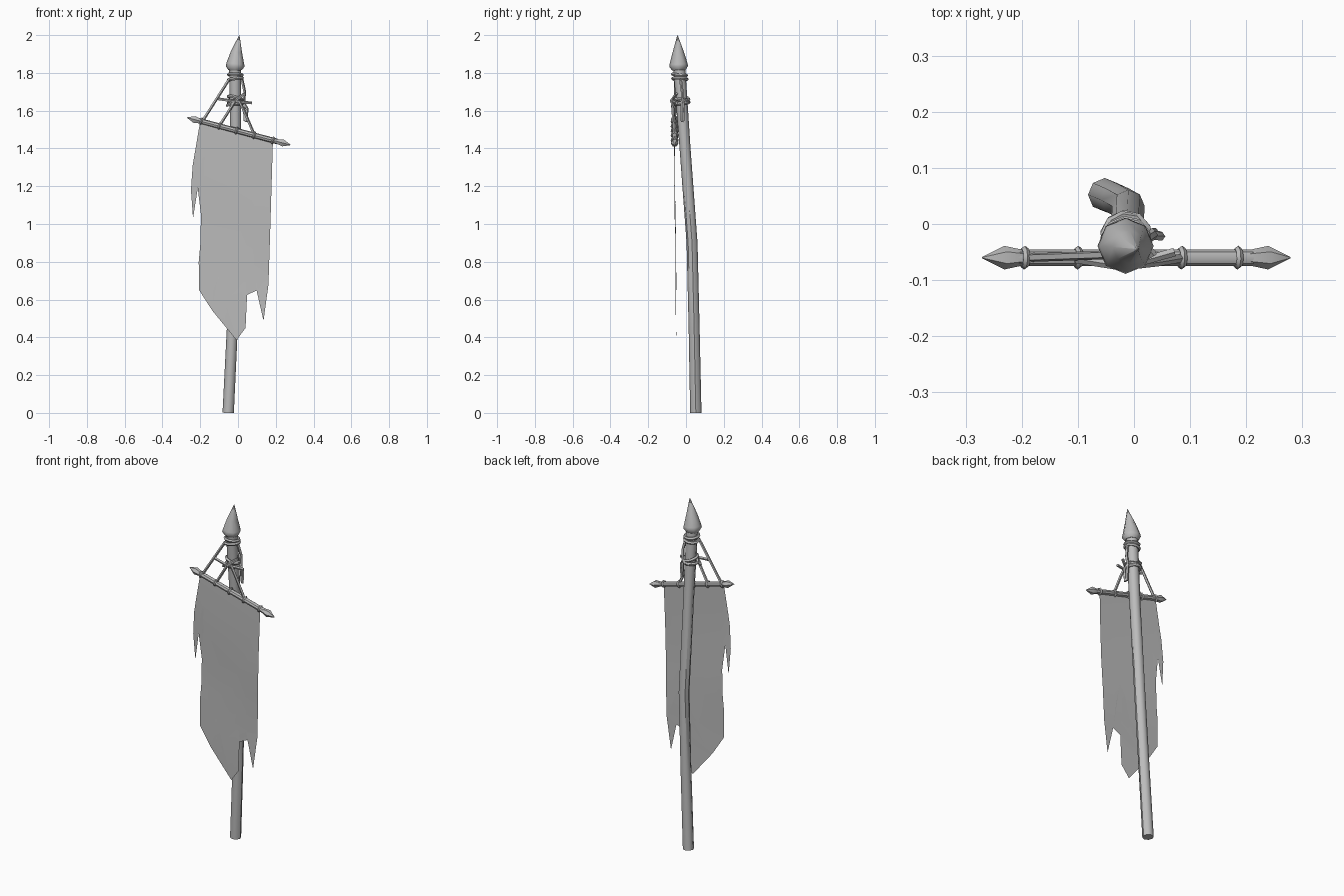
import bpy, bmesh, math
from mathutils import Vector

cube = bpy.data.objects.get("Cube")
if cube:
    bpy.data.objects.remove(cube, do_unlink=True)

grey = bpy.data.materials.new("plain grey")
grey.use_nodes = True
colour = (0.5, 0.5, 0.5, 1)
grey.diffuse_color = colour
grey.node_tree.nodes["Principled BSDF"].inputs["Base Color"].default_value = colour


def finish(name, bm, angle=45):
    mesh = bpy.data.meshes.new(name)
    bm.to_mesh(mesh)
    bm.free()
    mesh.materials.append(grey)
    ob = bpy.data.objects.new(name, mesh)
    bpy.context.collection.objects.link(ob)
    bpy.ops.object.select_all(action='DESELECT')
    ob.select_set(True)
    bpy.context.view_layer.objects.active = ob
    bpy.ops.object.shade_smooth_by_angle(angle=math.radians(angle))
    return ob


def tube(name, points, radii, sides=6, closed=False, ref=(0, 0, 1)):
    """Sweep a polygon along a path with a radius per point."""
    pts = [Vector(p) for p in points]
    n = len(pts)
    if not isinstance(radii, (list, tuple)):
        radii = [radii] * n
    bm = bmesh.new()
    rings = []
    for i, p in enumerate(pts):
        a = pts[i - 1] if closed or i else p
        b = pts[(i + 1) % n] if closed or i < n - 1 else p
        t = (b - a).normalized()
        u = t.cross(Vector(ref)).normalized()
        v = u.cross(t)
        ring = []
        for k in range(sides):
            w = math.tau * k / sides
            ring.append(bm.verts.new(p + (u * math.cos(w) + v * math.sin(w)) * radii[i]))
        rings.append(ring)
    for i in range(n if closed else n - 1):
        r, s = rings[i], rings[(i + 1) % n]
        for k in range(sides):
            m = (k + 1) % sides
            bm.faces.new((r[k], r[m], s[m], s[k]))
    if not closed:
        bm.faces.new(rings[0])
        bm.faces.new(rings[-1])
    bmesh.ops.recalc_face_normals(bm, faces=bm.faces)
    return finish(name, bm)


def loop(name, centre, axis, radius, thick, steps=10, sides=5):
    """A rope loop around an axis."""
    axis = Vector(axis).normalized()
    u = axis.cross(Vector((0.2, 1, 0.1))).normalized()
    v = axis.cross(u)
    ring = [Vector(centre) + (u * math.cos(w) + v * math.sin(w)) * radius
            for w in (math.tau * i / steps for i in range(steps))]
    return tube(name, ring, thick, sides, True, axis)


# Bent pole
tube("pole", [(-0.052, 0.052, 0), (-0.03, 0.043, 0.45), (-0.01, 0.032, 0.9),
              (-0.012, -0.005, 1.4), (-0.015, -0.036, 1.83)],
     [0.03, 0.029, 0.029, 0.029, 0.032], 8, ref=(0, 1, 0))

# Spearhead with a narrow collar
tube("spearhead", [(-0.015, -0.038, 1.815), (-0.015, -0.039, 1.835), (-0.014, -0.039, 1.85),
                   (-0.008, -0.041, 1.91), (0.007, -0.045, 2.0)],
     [0.036, 0.05, 0.047, 0.03, 0.001], 8, ref=(0, 1, 0))

# Rope wraps around the pole
for i, (z, tx, ty, r) in enumerate([(1.79, 0.05, 0.1, 0.037), (1.768, -0.12, 0.05, 0.038),
                                    (1.665, 0.3, 0.15, 0.039), (1.65, -0.25, 0.1, 0.039),
                                    (1.64, 0.05, -0.1, 0.038)]):
    loop("pole_rope_%d" % i, (-0.014, -0.034 + (1.79 - z) * 0.08, z), (tx, ty, 1), r, 0.009)


# Slanted crossbar with pointed ends
def on_bar(x):
    return Vector((x, -0.06, 1.492 - 0.265 * x))


tube("crossbar", [on_bar(-0.21), on_bar(0.21)], 0.0145, 8)
for side, end in (("right", -1), ("left", 1)):
    tube(side + "_finial", [on_bar(end * x + 0.004) for x in (0.195, 0.235, 0.275)],
         [0.0125, 0.021, 0.001], 6)
for i, x in enumerate((-0.195, -0.1, -0.008, 0.085, 0.185)):
    loop("bar_ring_%d" % i, on_bar(x), (1, 0, -0.265), 0.015, 0.0065, 8)

# Ropes holding the crossbar
ropes = [
    [(-0.045, -0.055, 1.77), on_bar(-0.19)],
    [(-0.01, -0.075, 1.66), on_bar(-0.1)],
    [(0.005, -0.072, 1.655), (0.04, -0.068, 1.58), on_bar(0.087)],
    [(-0.105, -0.062, 1.662), (-0.02, -0.076, 1.65), (0.072, -0.05, 1.64)],
    [(-0.06, -0.05, 1.625), (-0.015, -0.078, 1.652), (0.035, -0.05, 1.69)],
    [(0.02, -0.03, 1.77), (0.035, -0.02, 1.7), (0.03, -0.015, 1.64), (0.037, -0.015, 1.545)],
    [(0.025, -0.02, 1.65), (0.048, -0.022, 1.61), (0.042, -0.02, 1.54)],
]
for i, path in enumerate(ropes):
    tube("hanging_rope_%d" % i, path, 0.008, 5, ref=(0, 1, 0))

# Torn banner: one outline, cut into bands and gently waved
outline = [(-0.2, 1.545), (-0.24, 1.31), (-0.249, 1.18), (-0.238, 1.03), (-0.213, 1.19),
           (-0.188, 1.35), (-0.177, 1.36), (-0.187, 1.22), (-0.188, 1.02), (-0.208, 0.8),
           (-0.206, 0.65), (-0.135, 0.54), (-0.13, 0.65), (-0.103, 0.725), (-0.098, 0.535),
           (-0.008, 0.385), (0.04, 0.45), (0.048, 0.625), (0.035, 0.757), (0.051, 0.942),
           (0.077, 0.81), (0.098, 0.65), (0.135, 0.488), (0.161, 0.677), (0.169, 0.915),
           (0.167, 1.18), (0.185, 1.443)]
bm = bmesh.new()
bm.faces.new([bm.verts.new((x, 0, z)) for x, z in outline])
bmesh.ops.triangulate(bm, faces=bm.faces)
for i in range(1, 7):
    bmesh.ops.bisect_plane(bm, geom=bm.verts[:] + bm.edges[:] + bm.faces[:],
                           plane_co=(0, 0, 0.36 + 0.17 * i), plane_no=(0, 0, 1))
for v in bm.verts:
    v.co.y = -0.05 - 0.012 * (v.co.z - 0.4) + 0.003 * math.sin(v.co.z * 9 + v.co.x * 6)
bmesh.ops.recalc_face_normals(bm, faces=bm.faces)
if sum(f.normal.y for f in bm.faces) > 0:
    bmesh.ops.reverse_faces(bm, faces=bm.faces)
finish("banner", bm)
